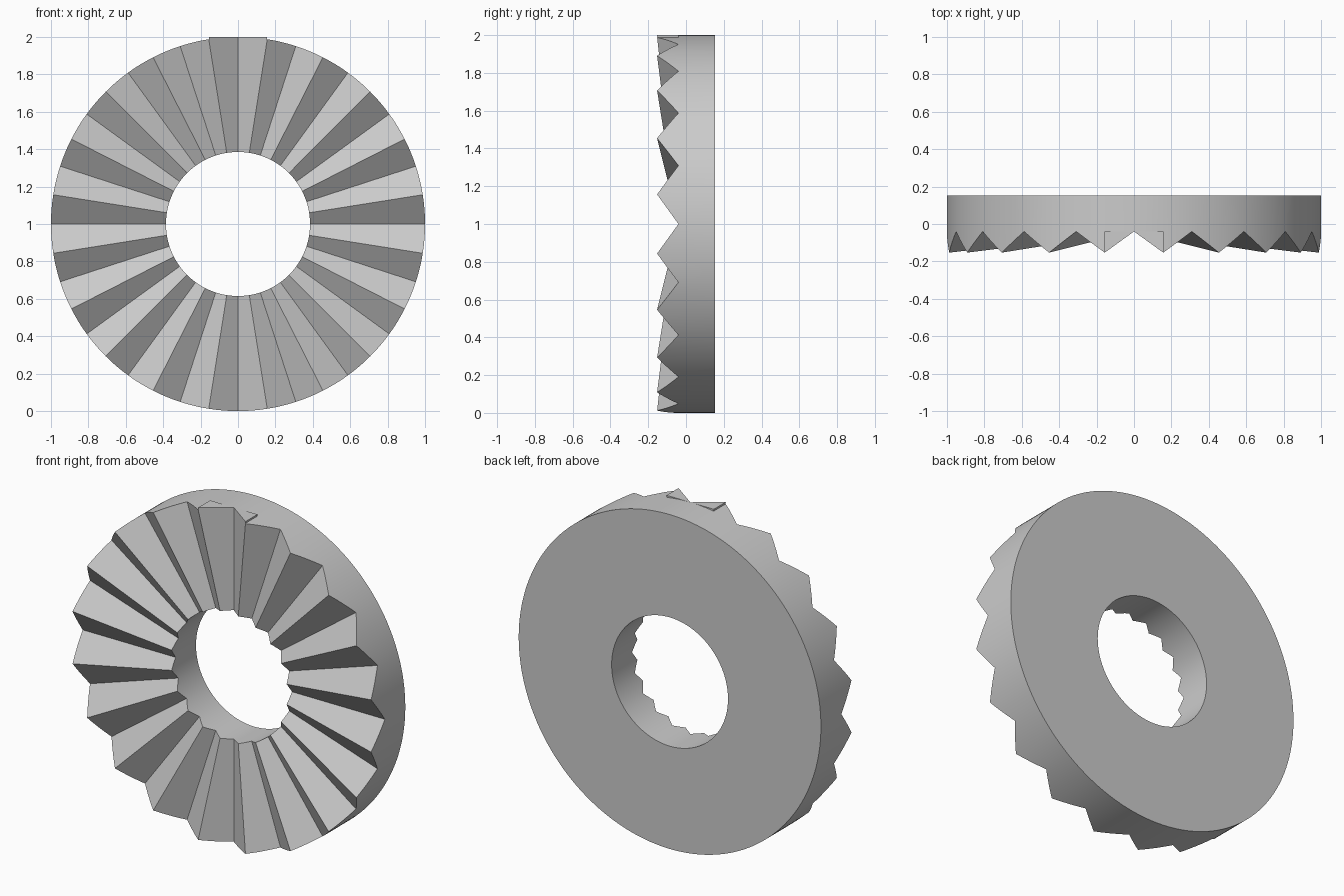
import bpy, bmesh, math

if "Cube" in bpy.data.objects:
    bpy.data.objects.remove(bpy.data.objects["Cube"], do_unlink=True)

TEETH = 20
STEPS = 12                  # segments per tooth
OUTER, INNER = 1.0, 0.385
BACK, ROOT, CREST = 0.153, -0.04, -0.153
HALF = math.pi / TEETH
SLOPE = (ROOT - CREST) / math.sin(HALF)

grey = bpy.data.materials.new("light_grey")
grey.use_nodes = True
grey.diffuse_color = (0.6, 0.6, 0.6, 1)
grey.node_tree.nodes["Principled BSDF"].inputs["Base Color"].default_value = (0.6, 0.6, 0.6, 1)


def finish(bm, name):
    bmesh.ops.recalc_face_normals(bm, faces=bm.faces)
    mesh = bpy.data.meshes.new(name)
    bm.to_mesh(mesh)
    bm.free()
    mesh.materials.append(grey)
    ob = bpy.data.objects.new(name, mesh)
    bpy.context.collection.objects.link(ob)
    bpy.ops.object.select_all(action='DESELECT')
    ob.select_set(True)
    bpy.context.view_layer.objects.active = ob
    bpy.ops.object.shade_smooth_by_angle(angle=math.radians(30))
    return ob


def tooth_y(radius, step):
    """Planar tooth flanks that run together at the ring's axis."""
    k = step % STEPS
    k = min(k, STEPS - k)
    return ROOT - SLOPE * radius * math.sin(2 * HALF * k / STEPS)


# Ring with radial face teeth: sweep a four-point section round the axis
bm = bmesh.new()
sections = []
for i in range(TEETH * STEPS):
    a = 2 * HALF * i / STEPS
    section = [(INNER, BACK), (OUTER, BACK),
               (OUTER, tooth_y(OUTER, i)), (INNER, tooth_y(INNER, i))]
    sections.append([bm.verts.new((r * math.sin(a), y, 1 + r * math.cos(a)))
                     for r, y in section])
for i, here in enumerate(sections):
    there = sections[(i + 1) % len(sections)]
    for j in range(4):
        k = (j + 1) % 4
        bm.faces.new((here[j], here[k], there[k], there[j]))
finish(bm, "toothed_ring")

# Square-ended tips of the two half teeth at the top of the ring
for side, name in ((1, "left_tooth_tip"), (-1, "right_tooth_tip")):
    bm = bmesh.new()
    w = math.sin(HALF)
    ends = []
    for s in (0.985, 1.0):
        ends.append([bm.verts.new((side * x * s, ROOT + (y - ROOT) * s, 1 + s))
                     for x, y in ((0, ROOT), (w, ROOT), (w, CREST))])
    low, high = ends
    bm.faces.new(low)
    bm.faces.new(high)
    for j in range(3):
        k = (j + 1) % 3
        bm.faces.new((low[j], low[k], high[k], high[j]))
    finish(bm, name)
